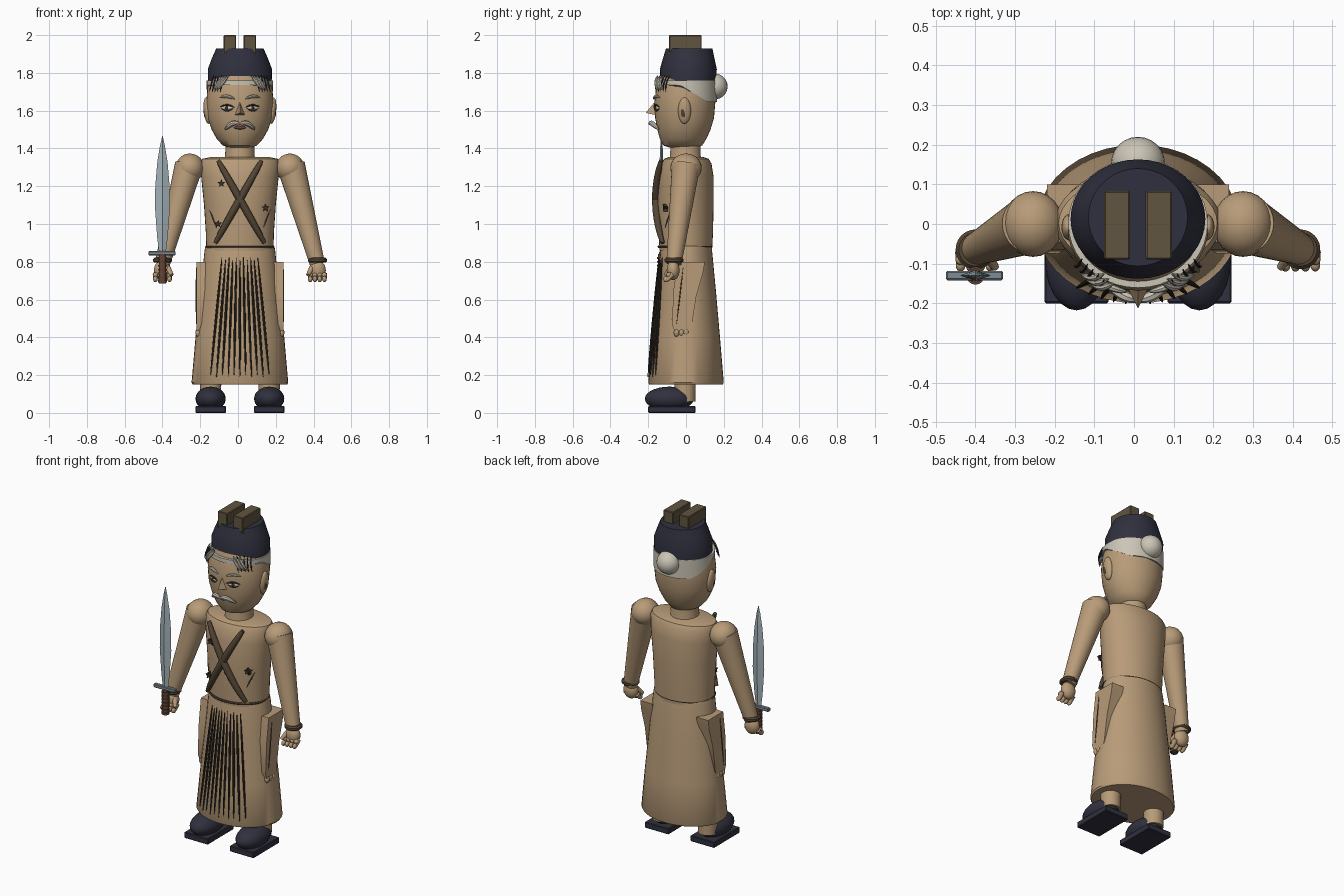
import bpy, bmesh, math
from mathutils import Vector

if "Cube" in bpy.data.objects:
    bpy.data.objects.remove(bpy.data.objects["Cube"], do_unlink=True)

CX = 0.01  # body centre line
made = []


def material(name, r, g, b):
    m = bpy.data.materials.new(name)
    m.use_nodes = True
    m.diffuse_color = (r, g, b, 1)
    m.node_tree.nodes["Principled BSDF"].inputs["Base Color"].default_value = (r, g, b, 1)
    return m


TAN = material("tan wood", 0.48, 0.33, 0.19)
NAVY = material("dark navy", 0.03, 0.03, 0.05)
OLIVE = material("olive brown", 0.12, 0.09, 0.05)
STRAP = material("strap brown", 0.085, 0.06, 0.036)
WHITE = material("hair white", 0.60, 0.56, 0.47)
STEEL = material("blade steel", 0.36, 0.44, 0.47)
GUARD = material("guard grey", 0.21, 0.26, 0.30)
GRIP = material("grip brown", 0.14, 0.06, 0.035)
INK = material("dark line", 0.035, 0.027, 0.02)


def finish(name, bm, mat):
    bmesh.ops.recalc_face_normals(bm, faces=bm.faces)
    me = bpy.data.meshes.new(name)
    bm.to_mesh(me)
    bm.free()
    me.materials.append(mat)
    ob = bpy.data.objects.new(name, me)
    bpy.context.collection.objects.link(ob)
    made.append(ob)
    return ob


def skin(bm, rings, cap=True):
    loops = [[bm.verts.new(p) for p in r] for r in rings]
    n = len(loops[0])
    for a, b in zip(loops, loops[1:]):
        for i in range(n):
            bm.faces.new((a[i], a[(i + 1) % n], b[(i + 1) % n], b[i]))
    if cap:
        bm.faces.new(loops[0])
        bm.faces.new(loops[-1])


def oval(cx, cy, hx, hy, n=40):
    return [(cx + hx * math.cos(2 * math.pi * i / n), cy + hy * math.sin(2 * math.pi * i / n))
            for i in range(n)]


def loft(name, mat, rows, cx=CX):
    """Rows are (z, half width, front y, back y)."""
    bm = bmesh.new()
    skin(bm, [[(x, y, z) for x, y in oval(cx, (f + b) / 2, hx, (b - f) / 2)] for z, hx, f, b in rows])
    return finish(name, bm, mat)


def ball(name, mat, loc, size, rot=(0, 0, 0)):
    bm = bmesh.new()
    bmesh.ops.create_uvsphere(bm, u_segments=24, v_segments=14, radius=1)
    bmesh.ops.scale(bm, vec=size, verts=bm.verts)
    ob = finish(name, bm, mat)
    ob.location, ob.rotation_euler = loc, rot
    return ob


def box(name, mat, lo, hi, bevel=0.004):
    lo, hi = Vector(lo), Vector(hi)
    bm = bmesh.new()
    bmesh.ops.create_cube(bm, size=1)
    bmesh.ops.scale(bm, vec=hi - lo, verts=bm.verts)
    bmesh.ops.bevel(bm, geom=bm.edges[:], offset=bevel, segments=1, affect='EDGES')
    ob = finish(name, bm, mat)
    ob.location = (lo + hi) / 2
    return ob


def cone(name, mat, a, b, ra, rb, n=28):
    a, b = Vector(a), Vector(b)
    bm = bmesh.new()
    bmesh.ops.create_cone(bm, cap_ends=True, segments=n, radius1=ra, radius2=rb, depth=(b - a).length)
    ob = finish(name, bm, mat)
    ob.location = (a + b) / 2
    ob.rotation_euler = (b - a).to_track_quat('Z', 'Y').to_euler()
    return ob


def tube(name, mat, pts, r, ends=0.25, res=2):
    """Curved strand that thins toward both ends."""
    cu = bpy.data.curves.new(name, 'CURVE')
    cu.dimensions, cu.bevel_depth, cu.bevel_resolution, cu.use_fill_caps = '3D', r, res, True
    sp = cu.splines.new('POLY')
    sp.points.add(len(pts) - 1)
    for i, p in enumerate(pts):
        t = i / (len(pts) - 1)
        sp.points[i].co = (*p, 1)
        sp.points[i].radius = ends + (1 - ends) * math.sin(math.pi * t) ** 0.6 if 0 < t < 1 else ends
    cu.materials.append(mat)
    ob = bpy.data.objects.new(name, cu)
    bpy.context.collection.objects.link(ob)
    bpy.ops.object.select_all(action='DESELECT')
    ob.select_set(True)
    bpy.context.view_layer.objects.active = ob
    bpy.ops.object.convert(target='MESH')
    made.append(bpy.context.object)


def front(dx, hx, hy, cy=0.0):
    return cy - hy * math.sqrt(max(0, 1 - (dx / hx) ** 2))


def steps(n):
    return [i / (n - 1) for i in range(n)]


# Body and robe
loft("torso", TAN, [(0.86, .178, -.14, .138), (0.95, .18, -.145, .143), (1.1, .19, -.15, .146),
                    (1.25, .205, -.147, .146), (1.32, .21, -.13, .135), (1.345, .20, -.115, .12), (1.355, .15, -.09, .09)])
loft("neck", TAN, [(1.33, .085, -.09, .085), (1.36, .078, -.085, .078), (1.44, .076, -.08, .076)])
loft("skirt", TAN, [(0.15, .25, -.195, .195), (0.16, .256, -.2, .2), (0.4, .235, -.176, .18),
                    (0.65, .208, -.15, .158), (0.86, .187, -.135, .138), (0.882, .183, -.13, .134)])
loft("waist_cord", STRAP, [(0.874, .18, -.148, .138), (0.88, .183, -.151, .14), (0.886, .18, -.148, .138)])

# Pleat lines on the front of the robe
for k in range(-5, 6):
    pts = []
    for t in steps(12):
        z = .81 - .62 * t + .012 * (k % 2)
        dx = k * (.019 + .012 * t)
        pts.append((CX + dx, front(dx, .195 + .06 * t, .14 + .058 * t) - .004, z))
    tube("pleat_line", INK, pts, .0065)

# Head
loft("head", TAN, [(1.405, .06, -.09, .06), (1.415, .09, -.118, .085), (1.45, .122, -.138, .108),
                   (1.5, .15, -.152, .13), (1.56, .17, -.163, .148), (1.64, .178, -.168, .155),
                   (1.72, .172, -.158, .155), (1.79, .155, -.135, .14)])
loft("hat", NAVY, [(1.735, .168, -.135, .16), (1.82, .17, -.138, .163), (1.88, .147, -.121, .15),
                   (1.93, .125, -.106, .14)])
for x in (-.0425, .0625):
    box("hat_block", OLIVE, (x - .033, -.09, 1.88), (x + .033, .083, 2.0))

# Hair band dipping toward the nape, and the bun
bm = bmesh.new()
skin(bm, [[(x, y, (1.645 + .09 * min(1, max(0, (.12 - y) / .15))) * (1 - t) + 1.76 * t)
           for x, y in oval(CX, .002, .176, .163)] for t in (0, .5, 1)])
finish("hair_band", bm, WHITE)
ball("hair_bun", WHITE, (CX, .153, 1.728), (.068, .067, .068))

# Nose and mouth
bm = bmesh.new()
base = [bm.verts.new(p) for p in ((CX, -.155, 1.66), (CX - .032, -.15, 1.575), (CX + .032, -.15, 1.575))]
tip = bm.verts.new((CX, -.213, 1.588))
for i in range(3):
    bm.faces.new((base[i], base[(i + 1) % 3], tip))
bm.faces.new(base)
finish("nose", bm, TAN)
ball("mouth", GRIP, (CX, -.152, 1.51), (.032, .012, .009))

for s in (-1, 1):
    def face(dx, z, out=0.0):
        return (CX + s * dx, front(dx, .175, .161, -.006) - out, z)

    # Face details
    ball("ear", TAN, (CX + s * .172, -.008, 1.6), (.02, .034, .07), (0, s * .1, 0))
    ball("inner_ear", STRAP, (CX + s * .186, -.014, 1.6), (.006, .014, .035))
    ball("eye", WHITE, face(.067, 1.615), (.032, .009, .011), (0, 0, s * .35))
    ball("pupil", INK, face(.067, 1.615, .005), (.011, .007, .01))
    tube("upper_lid", INK, [face(.03 + .075 * t, 1.618 + .012 * math.sin(3 * t), .006) for t in steps(7)], .005)
    tube("lower_lid", STRAP, [face(.035 + .065 * t, 1.613 - .014 * math.sin(3 * t), .004) for t in steps(7)], .004)
    tube("eyebrow", WHITE, [face(.028 + .08 * t, 1.662 + .014 * math.sin(2.7 * t), .006) for t in steps(8)], .009)
    tube("moustache", WHITE, [(CX + s * .078 * t, -.19 + .045 * t ** 2, 1.528 + .014 * math.sin(3.6 * t) - .02 * t)
                              for t in steps(9)], .014, .3)
    # Tufts under the hat brim
    for j in range(3):
        tube("white_tuft", WHITE, [(CX + s * (.062 + .055 * t + .012 * j), -.15 + .012 * j - .01 * math.sin(3 * t),
                                    1.785 - .075 * t) for t in steps(6)], .009)
    for j in range(5):
        tube("dark_strand", NAVY, [(CX + s * (.085 + .014 * j + .02 * t), -.14 + .013 * j - .02 * math.sin(2 * t),
                                    1.785 - .085 * t) for t in steps(6)], .004)

    # Arm, bracelet and hand
    wx, wy = CX + s * .41, -.064
    ball("shoulder", TAN, (CX + s * .265, 0, 1.297), (.076, .083, .076))
    cone("arm", TAN, (CX + s * .27, 0, 1.31), (wx, wy, .79), .075, .04)
    loft("bracelet", STRAP, [(.795, .042, wy - .042, wy + .042), (.802, .05, wy - .05, wy + .05),
                             (.814, .05, wy - .05, wy + .05), (.822, .042, wy - .042, wy + .042)], wx)
    ball("hand", TAN, (wx, -.068, .755), (.045, .034, .052))
    for j in range(4):
        fx = wx + (j - 1.5) * .025
        cone("finger", TAN, (fx, -.07, .735), (fx, -.1, .705), .014, .012, 12)
        ball("fingertip", TAN, (fx, -.105, .708), (.012, .015, .016))
        ball("knuckle", TAN, (fx, -.09, .73), (.013, .014, .014))
    cone("thumb", TAN, (wx - s * .03, -.08, .765), (wx - s * .05, -.11, .73), .015, .01, 12)

    # Side panel of the robe with a knobbed end
    bm = bmesh.new()
    outline = [(-.045, .8), (.1, .8), (.09, .74), (.055, .62), (.028, .45), (0, .42), (-.06, .43), (-.075, .47), (-.065, .66)]
    skin(bm, [[(CX + s * x, y, z) for y, z in outline] for x in (.15, .222, .23)])
    finish("side_panel", bm, TAN)
    for j in range(3):
        ball("panel_knob", TAN, (CX + s * .22, -.05 + .026 * j, .425), (.016, .015, .022))
    tube("panel_seam", STRAP, [(CX + s * .231, -.015 - .035 * t, .77 - .3 * t) for t in steps(5)], .0035)

    # Leg and shoe
    fx = CX + s * .155
    cone("leg", TAN, (fx, -.005, .06), (fx, -.005, .25), .055, .058)
    box("shoe_sole", NAVY, (fx - .081, -.2, 0), (fx + .081, .05, .036))
    ball("shoe", NAVY, (fx, -.088, .075), (.08, .13, .064))

    # Crossed chest strap
    pts = []
    for t in steps(11):
        dx = .115 - .245 * t
        pts.append((CX + s * dx, front(dx, .2, .152) - .008, 1.335 - .435 * t))
    tube("chest_strap", STRAP, pts, .02, .55, 4)
    # Chest scar
    tube("scar", STRAP, [(CX + s * (.125 + .04 * t), front(.125 + .04 * t, .186, .15), .98 + .11 * t)
                         for t in steps(4)], .004)

# Small stars on the chest
for x, z in ((-.088, 1.215), (.145, 1.085), (-.105, 1.0)):
    y = front(x - CX, .195, .15)
    bm = bmesh.new()
    skin(bm, [[(x + r * math.sin(i * math.pi / 5), y + d, z + r * math.cos(i * math.pi / 5))
               for i in range(10) for r in [(.022, .01)[i % 2]]] for d in (-.014, .012)])
    finish("chest_star", bm, INK)

# Sword: diamond section blade, guard and wrapped grip
SX, SY = -.4, -.13
bm = bmesh.new()
skin(bm, [[(SX + w, SY, z), (SX, SY + d, z), (SX - w, SY, z), (SX, SY - d, z)]
          for z, w, d in ((.85, .018, .008), (.93, .028, .011), (1.08, .039, .014), (1.2, .038, .013),
                          (1.33, .027, .01), (1.42, .012, .006), (1.465, .001, .001))])
finish("sword_blade", bm, STEEL)
box("sword_guard", GUARD, (-.475, -.142, .834), (-.33, -.118, .856))
cone("sword_grip", GRIP, (SX, SY, .685), (SX, SY, .84), .018, .018, 16)
for j in range(7):
    z = .695 + .021 * j
    cone("grip_wrap", (GRIP, STRAP)[j % 2], (SX, SY, z - .005), (SX, SY, z + .005), .023, .023, 16)

# Smooth shading with sharp edges kept
bpy.ops.object.select_all(action='DESELECT')
for ob in made:
    ob.select_set(True)
bpy.context.view_layer.objects.active = made[0]
bpy.ops.object.shade_smooth_by_angle(angle=math.radians(35))
